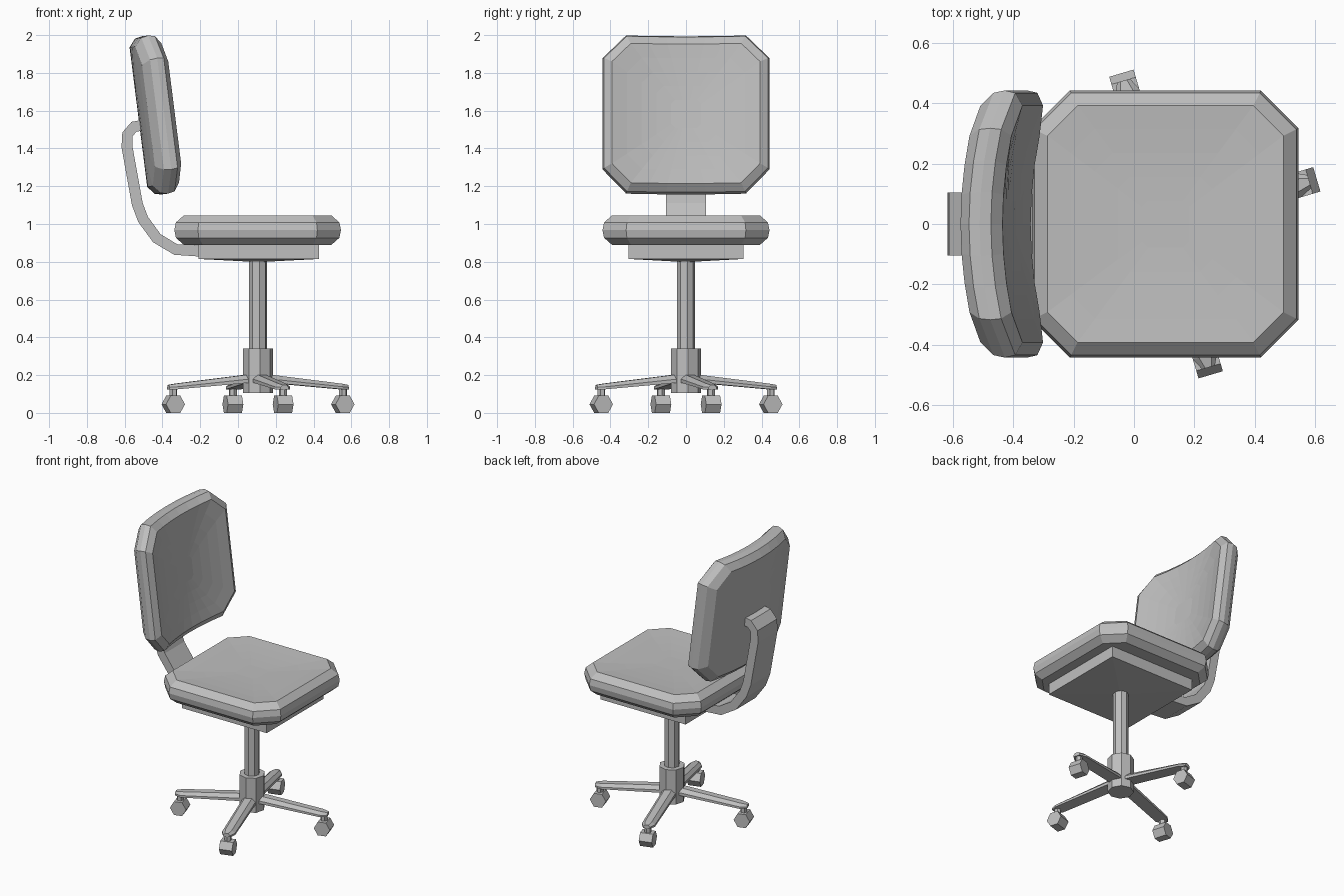
import bpy, bmesh
from math import sin, cos, pi, radians
from mathutils import Matrix, Vector

default = bpy.data.objects.get("Cube")
if default:
    bpy.data.objects.remove(default, do_unlink=True)

grey = bpy.data.materials.new("plain_grey")
grey.use_nodes = True
grey.diffuse_color = (0.52, 0.52, 0.52, 1)
grey.node_tree.nodes["Principled BSDF"].inputs["Base Color"].default_value = grey.diffuse_color

CENTRE_X = 0.106   # axis of the column


def loft(name, rings, matrix=Matrix()):
    """Skin a list of equal-length point rings and cap both ends."""
    bm = bmesh.new()
    loops = [[bm.verts.new(matrix @ Vector(p)) for p in ring] for ring in rings]
    n = len(loops[0])
    for a, b in zip(loops, loops[1:]):
        for i in range(n):
            j = (i + 1) % n
            bm.faces.new((a[i], a[j], b[j], b[i]))
    bm.faces.new(loops[0][::-1])
    bm.faces.new(loops[-1])
    bmesh.ops.recalc_face_normals(bm, faces=bm.faces)
    mesh = bpy.data.meshes.new(name)
    bm.to_mesh(mesh)
    bm.free()
    mesh.materials.append(grey)
    obj = bpy.data.objects.new(name, mesh)
    bpy.context.collection.objects.link(obj)
    return obj


def prism(name, sides, radius, z0, z1, turn=0.0, matrix=Matrix()):
    def ring(z):
        return [(radius * cos(turn + 2 * pi * i / sides),
                 radius * sin(turn + 2 * pi * i / sides), z) for i in range(sides)]
    return loft(name, [ring(z0), ring(z1)], matrix)


def octagon(hu, hv, chamfer, steps=6):
    """Chamfered rectangle, with the edges along u and v subdivided."""
    cu, cv = hu - chamfer, hv - chamfer
    corners = [(cu, hv), (-cu, hv), (-hu, cv), (-hu, -cv),
               (-cu, -hv), (cu, -hv), (hu, -cv), (hu, cv)]
    points = []
    for i, (a, b) in enumerate(zip(corners, corners[1:] + corners[:1])):
        count = 1 if i % 2 else steps
        for s in range(count):
            t = s / count
            points.append((a[0] + (b[0] - a[0]) * t, a[1] + (b[1] - a[1]) * t))
    return points


def cushion(name, hu, hv, thick, dish, bend, matrix):
    """Padded octagon with bevelled rim; the +z face is dished."""
    rim = [(0.05, -0.5), (0.008, -0.26), (0, 0), (0.008, 0.26), (0.05, 0.5)]
    inner = [0.8, 0.6, 0.4, 0.2]
    rings = []

    def add(scale, inset, height):
        outline = octagon(hu - inset, hv - inset, 0.125 - inset * 0.5)
        rings.append([(u * scale, v * scale, height + bend * (u * scale) ** 2)
                      for u, v in outline])
    for s in reversed(inner):
        add(s, 0.05, -thick / 2)
    for inset, h in rim:
        add(1, inset, h * thick)
    for s in inner:
        add(s, 0.05, thick / 2 - dish * (1 - s * s))
    return loft(name, rings, matrix)


# Seat cushion and the plate under it
cushion("seat_cushion", 0.441, 0.442, 0.155, 0.016, 0.0,
        Matrix.Translation((0.104, 0, 0.9675)))


def plate_ring(scale, z):
    return [(0.11 + 0.32 * sx * scale, 0.305 * sy * scale, z)
            for sx, sy in ((-1, -1), (1, -1), (1, 1), (-1, 1))]


loft("seat_plate", [plate_ring(0.1, 0.8), plate_ring(1, 0.815), plate_ring(1, 0.9)])

# Backrest: u across, v up along the tilted plane, normal facing the seat
tilt = radians(7.2)
across = Vector((0, 1, 0))
up = Vector((-sin(tilt), 0, cos(tilt)))
normal = across.cross(up)
frame = Matrix((across, up, normal)).transposed().to_4x4()
cushion("backrest_cushion", 0.442, 0.422, 0.14, 0.012, 0.35,
        Matrix.Translation((-0.458, 0, 1.575)) @ frame)

# Bent flat bar joining the seat plate to the backrest
path = [Vector(p) for p in (
    (-0.49, 1.525), (-0.55, 1.515), (-0.585, 1.475), (-0.588, 1.41),
    (-0.533, 1.105), (-0.503, 1.025), (-0.43, 0.925), (-0.33, 0.865),
    (-0.19, 0.856))]
bar = []
for i, p in enumerate(path):
    d = (path[min(i + 1, len(path) - 1)] - path[max(i - 1, 0)]).normalized()
    o = Vector((-d.y, d.x)) * 0.029
    bar.append([(p.x + s * o.x, y, p.y + s * o.y)
                for s, y in ((-1, -0.105), (1, -0.105), (1, 0.105), (-1, 0.105))])
loft("backrest_bar", bar)

# Column and hub
axis = Matrix.Translation((CENTRE_X, 0, 0))
prism("column", 8, 0.048, 0.3, 0.82, radians(8), axis)
prism("hub", 8, 0.081, 0.105, 0.34, radians(8), axis)


def leg_section(r, w, bottom, top):
    mid = bottom + (top - bottom) * 0.45
    return [(r, -w, bottom), (r, w, bottom), (r, w, mid),
            (r, w * 0.5, top), (r, -w * 0.5, top), (r, -w, mid)]


# Four legs with a stem and a six-sided wheel each
WHEEL_R = 0.468
for k in range(4):
    spin = axis @ Matrix.Rotation(radians(16.5 + 90 * k), 4, "Z")
    loft(f"leg_{k + 1}", [leg_section(0.0, 0.045, 0.165, 0.21),
                          leg_section(0.455, 0.042, 0.125, 0.155),
                          leg_section(0.495, 0.022, 0.125, 0.148)], spin)
    stem = spin @ Matrix.Translation((WHEEL_R, 0, 0))
    prism(f"caster_stem_{k + 1}", 6, 0.022, 0.07, 0.135, 0, stem)
    wheel = (spin @ Matrix.Translation((WHEEL_R, 0, 0.0455))
             @ Matrix.Rotation(pi / 2, 4, "X"))
    prism(f"caster_wheel_{k + 1}", 6, 0.0525, -0.042, 0.042, 0, wheel)
